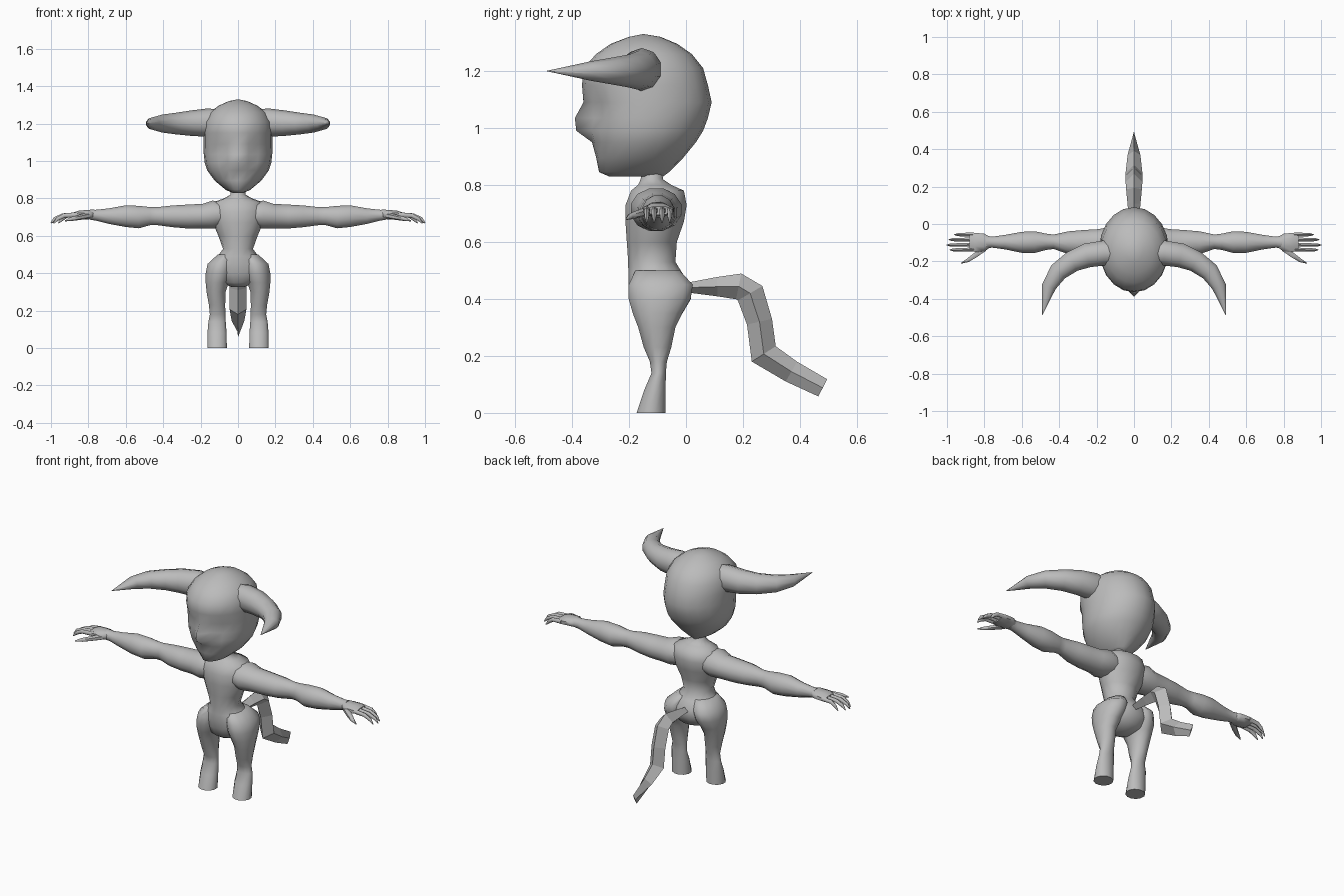
import bpy, bmesh, math
from mathutils import Vector

grey = bpy.data.materials.new("clay_grey")
grey.diffuse_color = (0.5, 0.5, 0.5, 1)


def loft(name, rings, n=10, up=(0, 0, 1), axis=None, angle=60, turn=0.5):
    """Skin rings of (centre, half width, half height) along a path."""
    bm = bmesh.new()
    pts = [Vector(r[0]) for r in rings]
    loops = []
    for i, (_, a, b) in enumerate(rings):
        t = Vector(axis) if axis else pts[min(i + 1, len(pts) - 1)] - pts[max(i - 1, 0)]
        t.normalize()
        u = Vector(up).cross(t).normalized()
        v = t.cross(u)
        loop = []
        for k in range(n):
            w = math.tau * (k + turn) / n
            loop.append(bm.verts.new(pts[i] + u * a * math.cos(w) + v * b * math.sin(w)))
        loops.append(loop)
    for p, q in zip(loops, loops[1:]):
        for k in range(n):
            bm.faces.new((p[k], p[(k + 1) % n], q[(k + 1) % n], q[k]))
    bm.faces.new(loops[0])
    bm.faces.new(loops[-1])
    bmesh.ops.remove_doubles(bm, verts=bm.verts, dist=0.0005)
    bmesh.ops.recalc_face_normals(bm, faces=bm.faces)
    me = bpy.data.meshes.new(name)
    bm.to_mesh(me)
    bm.free()
    me.materials.append(grey)
    ob = bpy.data.objects.new(name, me)
    bpy.context.collection.objects.link(ob)
    bpy.ops.object.select_all(action='DESELECT')
    ob.select_set(True)
    bpy.context.view_layer.objects.active = ob
    if angle:
        bpy.ops.object.shade_smooth_by_angle(angle=math.radians(angle))
    return ob


def stack(name, rows, n, **kw):
    """Horizontal rings from (z, x centre, half width, front y, back y)."""
    rings = [((x, (f + k) / 2, z), (k - f) / 2, w) for z, x, w, f, k in rows]
    return loft(name, rings, n, up=(1, 0, 0), axis=(0, 0, 1), **kw)


# Head: rounded skull tapering to a pointed chin
head = stack("head", [
    (0.83, 0, 0.03, -0.27, -0.08), (0.845, 0, 0.065, -0.305, -0.06),
    (0.895, 0, 0.125, -0.315, -0.01), (0.95, 0, 0.165, -0.33, 0.035),
    (0.99, 0, 0.178, -0.34, 0.06), (1.035, 0, 0.183, -0.345, 0.077),
    (1.09, 0, 0.185, -0.35, 0.09), (1.15, 0, 0.184, -0.365, 0.077),
    (1.21, 0, 0.18, -0.36, 0.06), (1.26, 0, 0.15, -0.315, 0.02),
    (1.295, 0, 0.105, -0.265, -0.03), (1.32, 0, 0.05, -0.2, -0.09),
    (1.33, 0, 0.0, -0.15, -0.15)], 20, angle=80, turn=0)
# Nose ridge and shallow eye sockets
for v in head.data.vertices:
    if v.co.y < -0.28:
        if abs(v.co.x) < 0.02 and 0.98 < v.co.z < 1.1:
            v.co.y -= 0.045 if v.co.z < 1.05 else 0.01
        elif 0.02 < abs(v.co.x) < 0.12 and 1.02 < v.co.z < 1.1:
            v.co.y += 0.012

# Torso with neck, narrow waist and wide hips
stack("torso", [
    (0.325, 0, 0.03, -0.14, -0.06), (0.35, 0, 0.10, -0.18, -0.01),
    (0.40, 0, 0.15, -0.195, 0.02), (0.45, 0, 0.145, -0.205, 0.02),
    (0.49, 0, 0.11, -0.205, -0.01), (0.53, 0, 0.08, -0.205, -0.035),
    (0.60, 0, 0.105, -0.21, -0.03), (0.67, 0, 0.135, -0.215, -0.005),
    (0.73, 0, 0.145, -0.215, 0.005), (0.78, 0, 0.13, -0.195, -0.005),
    (0.80, 0, 0.075, -0.17, -0.05), (0.82, 0, 0.04, -0.16, -0.08),
    (0.88, 0, 0.035, -0.155, -0.085)], 14)

# Tail: kinked, diamond section, ending in a thin upright edge
loft("tail", [
    ((0, -0.03, 0.44), 0.02, 0.015), ((0, 0.01, 0.44), 0.025, 0.018),
    ((0, 0.11, 0.443), 0.035, 0.034), ((0, 0.185, 0.444), 0.042, 0.046),
    ((0, 0.225, 0.42), 0.045, 0.05), ((0, 0.258, 0.32), 0.045, 0.045),
    ((0, 0.273, 0.207), 0.045, 0.05), ((0, 0.37, 0.145), 0.034, 0.04),
    ((0, 0.48, 0.088), 0.003, 0.034)], 4, up=(0, 0.6, 0.8), angle=0, turn=0)

for side, s in (("right", 1), ("left", -1)):
    # Horns: sweep outward then forward to a point
    loft(side + "_horn", [((s * x, y, z), r, h) for x, y, z, r, h in (
        (0.10, -0.155, 1.205, 0.065, 0.07), (0.16, -0.155, 1.205, 0.07, 0.076),
        (0.25, -0.168, 1.202, 0.068, 0.068), (0.33, -0.20, 1.2, 0.06, 0.058),
        (0.405, -0.255, 1.2, 0.053, 0.048), (0.455, -0.335, 1.2, 0.04, 0.034),
        (0.49, -0.487, 1.2, 0.001, 0.001))], 10)

    # Legs: full thigh, pinched knee, flared hoof
    stack(side + "_leg", [(z, s * x, w, f, k) for z, x, w, f, k in (
        (0.0, 0.112, 0.054, -0.175, -0.07), (0.08, 0.112, 0.053, -0.148, -0.07),
        (0.14, 0.112, 0.048, -0.122, -0.07), (0.18, 0.109, 0.043, -0.128, -0.066),
        (0.23, 0.112, 0.045, -0.15, -0.05), (0.30, 0.117, 0.053, -0.17, -0.035),
        (0.35, 0.111, 0.064, -0.19, -0.01), (0.40, 0.1, 0.075, -0.205, 0.02),
        (0.45, 0.09, 0.075, -0.205, 0.028), (0.50, 0.06, 0.05, -0.18, -0.02))], 12)

    # Arms: shoulder, upper arm, elbow, forearm and wrist
    loft(side + "_arm", [((s * x, y, 0.705 + dz), w, h) for x, y, dz, w, h in (
        (0.08, -0.105, 0.008, 0.08, 0.065), (0.135, -0.105, 0.008, 0.092, 0.078),
        (0.19, -0.1, 0.0, 0.075, 0.068), (0.27, -0.1, -0.002, 0.07, 0.066),
        (0.35, -0.1, -0.001, 0.063, 0.06), (0.43, -0.095, 0.0, 0.04, 0.05),
        (0.47, -0.095, 0.0, 0.045, 0.05), (0.53, -0.097, -0.005, 0.06, 0.062),
        (0.60, -0.098, 0.0, 0.058, 0.06), (0.69, -0.097, 0.0, 0.04, 0.043),
        (0.76, -0.097, 0.005, 0.03, 0.03), (0.79, -0.097, 0.008, 0.036, 0.028))],
        12, axis=(s, 0, 0))

    # Hand: flat palm
    loft(side + "_palm", [((s * x, y, z), w, h) for x, y, z, w, h in (
        (0.765, -0.097, 0.712, 0.026, 0.024), (0.80, -0.1, 0.713, 0.052, 0.027),
        (0.85, -0.098, 0.712, 0.055, 0.025), (0.88, -0.095, 0.71, 0.05, 0.016))],
        8, axis=(s, 0, 0))

    # Fingers, curling down to thin tips
    for i, (y, tip) in enumerate(((-0.055, 0.96), (-0.082, 0.99), (-0.11, 1.0), (-0.136, 0.985))):
        mid = 0.86 + (tip - 0.86) * 0.55
        loft(f"{side}_finger_{i + 1}", [
            ((s * 0.855, y, 0.712), 0.012, 0.014), ((s * mid, y - 0.002, 0.708), 0.011, 0.012),
            ((s * (tip - 0.02), y - 0.002, 0.69), 0.009, 0.010),
            ((s * tip, y - 0.002, 0.668), 0.002, 0.003)], 6)
    loft(side + "_thumb", [
        ((s * 0.80, -0.13, 0.708), 0.018, 0.017), ((s * 0.85, -0.168, 0.698), 0.015, 0.014),
        ((s * 0.89, -0.195, 0.69), 0.011, 0.011), ((s * 0.925, -0.21, 0.68), 0.002, 0.003)], 6)
